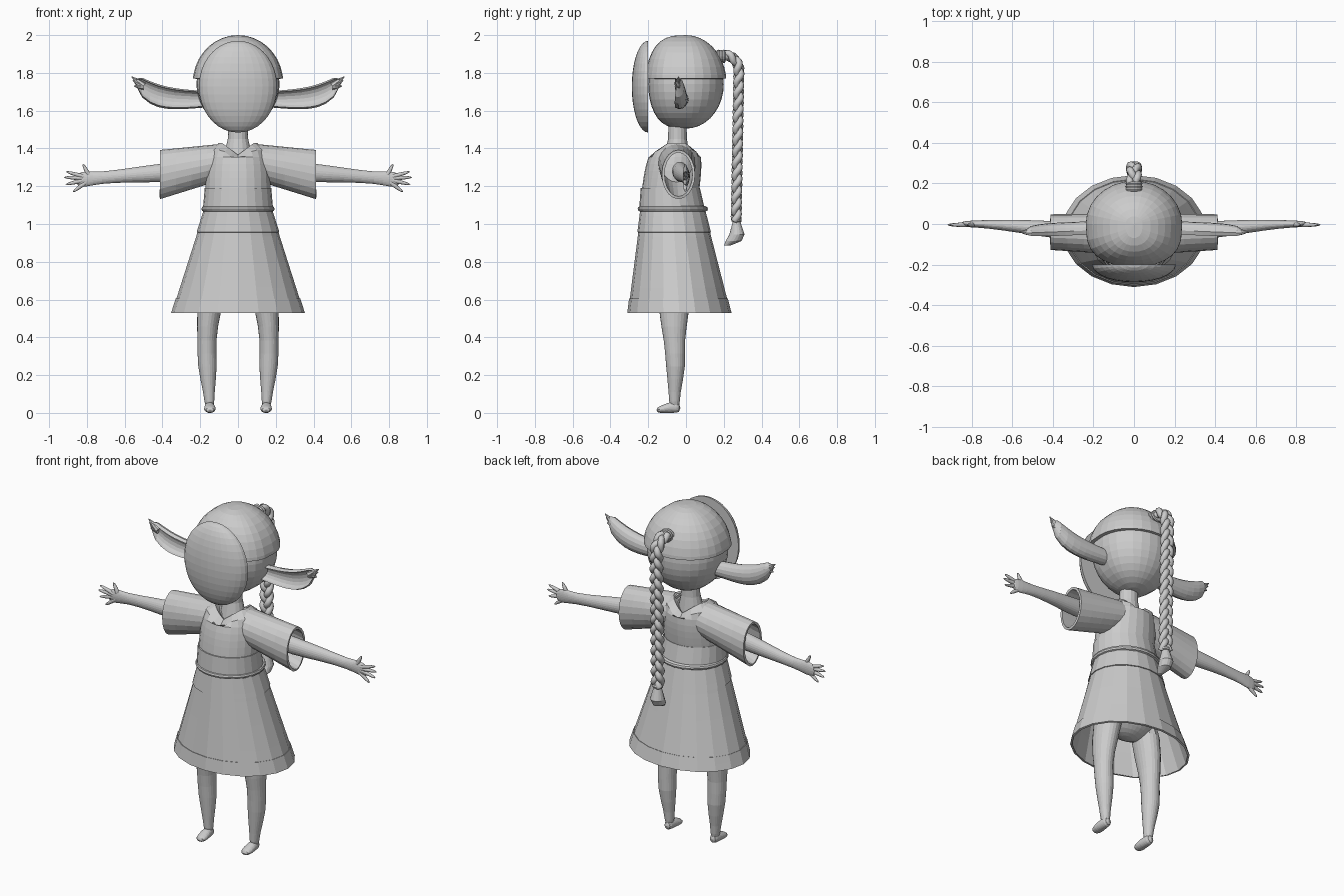
import bpy, bmesh, math
from mathutils import Vector

cube = bpy.data.objects.get("Cube")
if cube:
    bpy.data.objects.remove(cube)

color = (0.6, 0.6, 0.6, 1)
grey = bpy.data.materials.new("plain_grey")
grey.use_nodes = True
grey.diffuse_color = color
grey.node_tree.nodes["Principled BSDF"].inputs["Base Color"].default_value = color


def finish(name, bm, mirror=False, thick=0, subdiv=0, smooth=False):
    bmesh.ops.recalc_face_normals(bm, faces=bm.faces)
    mesh = bpy.data.meshes.new(name)
    bm.to_mesh(mesh)
    bm.free()
    mesh.materials.append(grey)
    for face in mesh.polygons:
        face.use_smooth = smooth
    ob = bpy.data.objects.new(name, mesh)
    bpy.context.collection.objects.link(ob)
    if subdiv:
        rounding = ob.modifiers.new("rounding", "SUBSURF")
        rounding.levels = rounding.render_levels = subdiv
    if thick:
        ob.modifiers.new("wall", "SOLIDIFY").thickness = thick
    if mirror:
        ob.modifiers.new("other_side", "MIRROR").use_mirror_merge = False
    return ob


def circle(count):
    return [(math.cos(math.tau * i / count), math.sin(math.tau * i / count)) for i in range(count)]


def fractions(count, start=0, end=1):
    return [start + (end - start) * i / count for i in range(count + 1)]


def mix(start, end, t):
    return [a + (b - a) * t for a, b in zip(start, end)]


def skin(bm, loops, caps):
    rows = [[bm.verts.new(point) for point in loop] for loop in loops]
    for low, high in zip(rows, rows[1:]):
        for i in range(len(low)):
            bm.faces.new((low[i - 1], low[i], high[i], high[i - 1]))
    if caps:
        bm.faces.new(rows[0])
        bm.faces.new(rows[-1])


def loft(name, axis, rings, shape=circle(16), caps=True, bend=None, **options):
    """Rings are (position on axis, centre a, centre b, radius a, radius b)."""
    place = {"x": lambda t, a, b: (t, a, b), "y": lambda t, a, b: (a, t, b),
             "z": lambda t, a, b: (a, b, t)}[axis]
    bm = bmesh.new()
    skin(bm, [[place(t, ca + ra * u, cb + rb * v) for u, v in shape]
              for t, ca, cb, ra, rb in rings], caps)
    if bend:
        for vert in bm.verts:
            bend(vert.co)
    return finish(name, bm, **options)


def tube(name, points, radii, **options):
    """Round tube along points, one radius per point."""
    loops = []
    for i, point in enumerate(points):
        ahead = points[min(i + 1, len(points) - 1)] - points[max(i - 1, 0)]
        side = ahead.cross(Vector((0, 1, 0) if abs(ahead.y) < abs(ahead.z) + abs(ahead.x)
                                  else (0, 0, 1))).normalized()
        up = ahead.normalized().cross(side)
        loops.append([point + (side * u + up * v) * radii[i] for u, v in circle(8)])
    bm = bmesh.new()
    skin(bm, loops, True)
    return finish(name, bm, **options)


def ball(name, centre, size, boxy=1, cut=None, fill=False, **options):
    """Ellipsoid with a boxier front half, optionally cut by a plane."""
    bm = bmesh.new()
    bmesh.ops.create_uvsphere(bm, u_segments=28, v_segments=18, radius=1)
    for vert in bm.verts:
        if vert.co.y < 0:
            vert.co.y = -abs(vert.co.y) ** boxy
        vert.co = Vector([c + s * k for c, s, k in zip(centre, size, vert.co)])
    if cut:
        geometry = bm.verts[:] + bm.edges[:] + bm.faces[:]
        result = bmesh.ops.bisect_plane(bm, geom=geometry, plane_co=cut[0],
                                        plane_no=cut[1], clear_outer=True)
        if fill:
            rim = [e for e in result["geom_cut"] if isinstance(e, bmesh.types.BMEdge)]
            bmesh.ops.edgeloop_fill(bm, edges=rim)
    return finish(name, bm, **options)


# Head, cap and blank mask
ball("head", (0, 0, 1.74), (0.22, 0.2, 0.235), boxy=0.65)
ball("cap", (0, 0, 1.745), (0.24, 0.215, 0.255), boxy=0.65,
     cut=((0, 0, 1.77), (0, 0, -1)), thick=0.02)
ball("mask", (0, -0.2, 1.727), (0.207, 0.087, 0.243),
     cut=((0, -0.2, 0), (0, 1, 0)), fill=True)

# Ears: a cupped cross-section that rises and closes toward a ragged tip
arc = [math.pi * t for t in fractions(8)]
cup = [(math.sin(a), math.cos(a)) for a in arc]
cup += [(0.8 * math.sin(a) - 0.45, 0.85 * math.cos(a)) for a in reversed(arc)]
ear_rings = []
for t in fractions(9):
    closing = math.sqrt(1 - t ** 6)
    ear_rings.append((0.17 + 0.38 * t, -0.03 - 0.015 * t, 1.66 + 0.1 * t ** 4,
                      0.04 * closing + 0.005, (0.035 + 0.03 * t) * closing + 0.008))
loft("ear", "x", ear_rings, shape=cup, mirror=True)
for rise in (0.05, 0.03, 0):
    root = Vector((0.5, -0.04, 1.73))
    tip = root + Vector((0.05 + rise / 4, 0, rise))
    tube("ear_tip", [root, root.lerp(tip, 0.6), tip], [0.02, 0.012, 0.002], mirror=True)

# Neck and tunic top with a V neckline front and back
loft("neck", "z", [(1.34, 0, -0.05, 0.08, 0.07), (1.45, 0, -0.045, 0.054, 0.05),
                   (1.56, 0, -0.045, 0.05, 0.047)])


def dip_neckline(co):
    if co.z > 1.39:
        co.z -= max(0, 0.085 - abs(co.x)) * 0.75


tunic_rings = []
for t in fractions(7):
    swell = math.sqrt(1 - t ** 3)
    tunic_rings.append((1.17 + 0.26 * t, 0, -0.083 + 0.033 * t, 0.1 + 0.073 * swell, 0.085 + 0.067 * swell))
tunic_rings.append((1.41, 0, -0.05, 0.075, 0.065))
loft("tunic_top", "z", tunic_rings, shape=circle(24), bend=dip_neckline)

# Flared hollow sleeves
shoulder, cuff = (0.08, -0.05, 1.33, 0.1, 0.095), (0.412, -0.04, 1.262, 0.088, 0.13)
loft("sleeve", "x", [mix(shoulder, cuff, t) for t in fractions(4)], shape=circle(20),
     caps=False, thick=0.014, mirror=True)

# Waistband and cord
loft("waistband", "z", [(1.19, 0, -0.083, 0.176, 0.157), (1.09, 0, -0.075, 0.185, 0.172)],
     shape=circle(24))
loft("waist_cord", "z", [(1.08 + 0.014 * math.cos(a), 0, -0.07, 0.182 + 0.012 * math.sin(a),
                          0.174 + 0.012 * math.sin(a)) for a in arc[::2]], shape=circle(24))

# Skirt: one flaring cone, with an overlapping yoke and hem
waist, hem = (1.07, 0, -0.07, 0.178, 0.168), (0.53, 0, -0.035, 0.35, 0.272)


def skirt_part(name, start, end, lift):
    rings = []
    for t in fractions(4, start, end):
        z, x, y, wide, deep = mix(waist, hem, t)
        rings.append((z, x, y, wide + lift, deep + lift))
    loft(name, "z", rings, shape=circle(20), caps=False, thick=0.008)


skirt_part("skirt", 0, 1, 0)
skirt_part("skirt_yoke", 0, 0.21, 0.005)
skirt_part("skirt_hem", 0.86, 1, 0.004)

# Arms with palms, and fingers fanned out from the palm
loft("arm", "x", [(0.2, -0.035, 1.29, 0.045, 0.055), (0.4, -0.03, 1.27, 0.045, 0.053),
                  (0.56, -0.01, 1.26, 0.034, 0.04), (0.74, 0, 1.243, 0.02, 0.03),
                  (0.8, 0, 1.24, 0.018, 0.046), (0.86, 0, 1.232, 0.012, 0.036)],
     shape=circle(12), subdiv=1, mirror=True)
palm = Vector((0.78, -0.004, 1.24))
for degrees, reach in ((62, 0.09), (16, 0.14), (3, 0.145), (-13, 0.14), (-37, 0.12)):
    angle = math.radians(degrees)
    tip = palm + reach * Vector((math.cos(angle), 0, math.sin(angle)))
    tube("finger", [palm, palm.lerp(tip, 0.6), tip], [0.014, 0.013, 0.005], subdiv=1, mirror=True)

# Hips, legs and feet
ball("hips", (0, -0.06, 0.78), (0.2, 0.13, 0.17))
loft("leg", "z", [(0.78, 0.11, -0.06, 0.085, 0.1), (0.53, 0.158, -0.064, 0.067, 0.086),
                  (0.38, 0.166, -0.063, 0.048, 0.053), (0.25, 0.163, -0.052, 0.057, 0.057),
                  (0.1, 0.153, -0.062, 0.028, 0.029), (0.015, 0.15, -0.06, 0.026, 0.03)],
     shape=circle(12), subdiv=1, mirror=True)
loft("foot", "y", [(-0.158, 0.148, 0.015, 0.026, 0.014), (-0.12, 0.149, 0.021, 0.034, 0.023),
                   (-0.07, 0.15, 0.032, 0.028, 0.033), (-0.028, 0.15, 0.026, 0.022, 0.026)],
     shape=circle(12), subdiv=1, mirror=True)

# Braid: three weaving strands that arch off the head and hang down
crook, bend_radius, drop = Vector((0, 0.2, 1.815)), 0.08, 0.8
bend_length = bend_radius * math.pi / 2


def braid_spine(distance):
    angle = min(distance / bend_radius, math.pi / 2)
    outward = Vector((0, math.sin(angle), math.cos(angle)))
    fall = max(0, distance - bend_length)
    return crook + outward * bend_radius + Vector((0, -0.018 * fall, -fall)), outward


for strand in range(3):
    path = []
    for t in fractions(150):
        point, outward = braid_spine(t * (bend_length + drop))
        turn = math.tau * (5 * t + strand / 3)
        path.append(point + Vector((0.021 * math.sin(turn), 0, 0)) + outward * 0.011 * math.sin(2 * turn))
    tube("braid_strand", path, [0.0185] * len(path), smooth=True)

# Bands at both braid ends and the loose tuft
for y in (0.17, 0.185, 0.2):
    loft("braid_band", "y", [(y + 0.01 * math.cos(a), 0, 1.887, 0.03 + 0.012 * math.sin(a),
                              0.024 + 0.012 * math.sin(a)) for a in arc[::2]])
loft("tuft_band", "z", [(1.022 + 0.012 * math.cos(a), 0, 0.267, 0.02 + 0.012 * math.sin(a),
                         0.018 + 0.01 * math.sin(a)) for a in arc[::2]])
loft("tuft", "z", [(1.02, 0, 0.267, 0.02, 0.018), (0.945, 0, 0.27, 0.04, 0.04),
                   (0.91, 0, 0.252, 0.033, 0.042), (0.887, 0, 0.22, 0.012, 0.018)])
